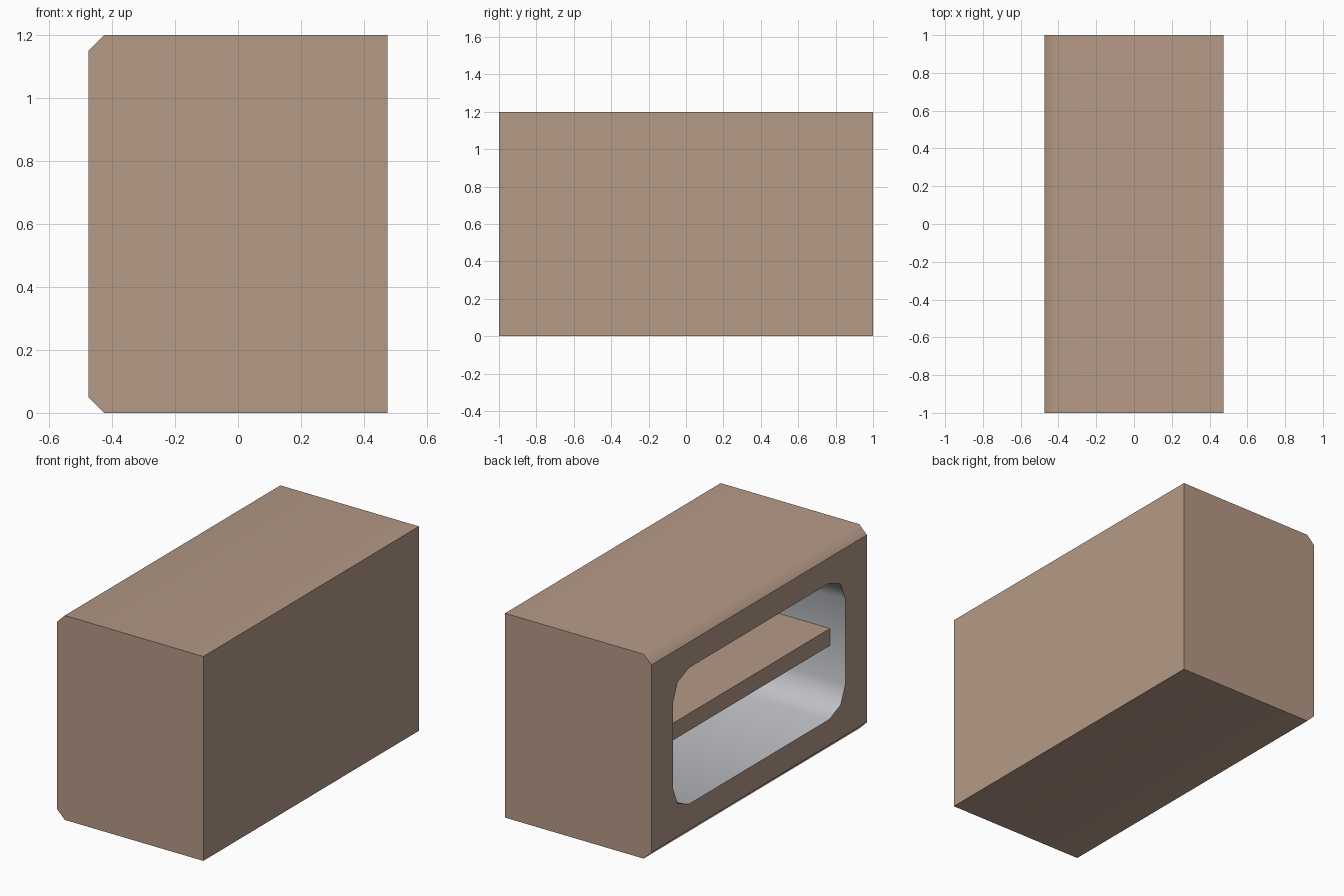
import bpy
import bmesh
from math import sin, cos, pi, radians

cube = bpy.data.objects.get("Cube")
if cube:
    bpy.data.objects.remove(cube, do_unlink=True)


def make_material(name, rgb):
    mat = bpy.data.materials.new(name)
    mat.use_nodes = True
    mat.diffuse_color = (*rgb, 1)
    mat.node_tree.nodes["Principled BSDF"].inputs["Base Color"].default_value = (*rgb, 1)
    return mat


brown = make_material("warm brown", (0.46, 0.32, 0.24))
grey = make_material("lining grey", (0.52, 0.53, 0.56))

HALF_X, HALF_Y, HEIGHT, CHAMFER = 0.475, 1.0, 1.2, 0.05
OPEN_Y, OPEN_Z, RADIUS = 0.8, 0.4, 0.15
MID = HEIGHT / 2
CAVITY_BACK = 0.375
CORNERS = [(1, 1), (-1, 1), (-1, -1), (1, -1)]


def finish(bm, name, materials):
    mesh = bpy.data.meshes.new(name)
    bm.to_mesh(mesh)
    bm.free()
    for mat in materials:
        mesh.materials.append(mat)
    obj = bpy.data.objects.new(name, mesh)
    bpy.context.collection.objects.link(obj)
    return obj


def skin(bm, a, b, slot):
    """Join two matching rings with quads."""
    n = len(a)
    for i in range(n):
        j = (i + 1) % n
        bm.faces.new((a[i], a[j], b[j], b[i])).material_index = slot


def outer_ring(bm, x, half_z):
    return [bm.verts.new((x, sy * HALF_Y, MID + sz * half_z)) for sy, sz in CORNERS]


def opening_ring(bm, x):
    """Rounded rectangle, three points on each corner."""
    ring = []
    for c, (sy, sz) in enumerate(CORNERS):
        for k in range(3):
            a = c * pi / 2 + k * pi / 4
            ring.append(bm.verts.new((x,
                                      sy * (OPEN_Y - RADIUS) + RADIUS * cos(a),
                                      MID + sz * (OPEN_Z - RADIUS) + RADIUS * sin(a))))
    return ring


# Cabinet: solid outside, chamfered along the open side, lined cavity inside
bm = bmesh.new()
rim = outer_ring(bm, -HALF_X, MID - CHAMFER)
shoulder = outer_ring(bm, -HALF_X + CHAMFER, MID)
rear = outer_ring(bm, HALF_X, MID)
skin(bm, rim, shoulder, 0)
skin(bm, shoulder, rear, 0)
bm.faces.new(rear)

# Frame face around the opening
mouth = opening_ring(bm, -HALF_X)
for i in range(4):
    j = (i + 1) % 4
    bm.faces.new((rim[i], *mouth[3 * i:3 * i + 3]))
    bm.faces.new((rim[i], mouth[3 * i + 2], mouth[3 * j], rim[j]))

# Cavity lining
inner = opening_ring(bm, CAVITY_BACK)
skin(bm, mouth, inner, 1)
bm.faces.new(inner).material_index = 1

bmesh.ops.recalc_face_normals(bm, faces=bm.faces)
bm.normal_update()
for face in bm.faces:
    face.smooth = True
for edge in bm.edges:
    on_frame = [f.normal.x < -0.9 for f in edge.link_faces]
    edge.smooth = edge.calc_face_angle() < radians(50) and len(set(on_frame)) == 1
finish(bm, "cabinet", [brown, grey])

# Shelf set back from the opening, let slightly into the walls
bm = bmesh.new()
bmesh.ops.create_cube(bm, size=1)
front, back = -0.375, CAVITY_BACK + 0.01
bmesh.ops.scale(bm, verts=bm.verts, vec=(back - front, 2 * OPEN_Y + 0.02, 0.1))
bmesh.ops.translate(bm, verts=bm.verts, vec=((front + back) / 2, 0, MID))
finish(bm, "shelf", [brown])
